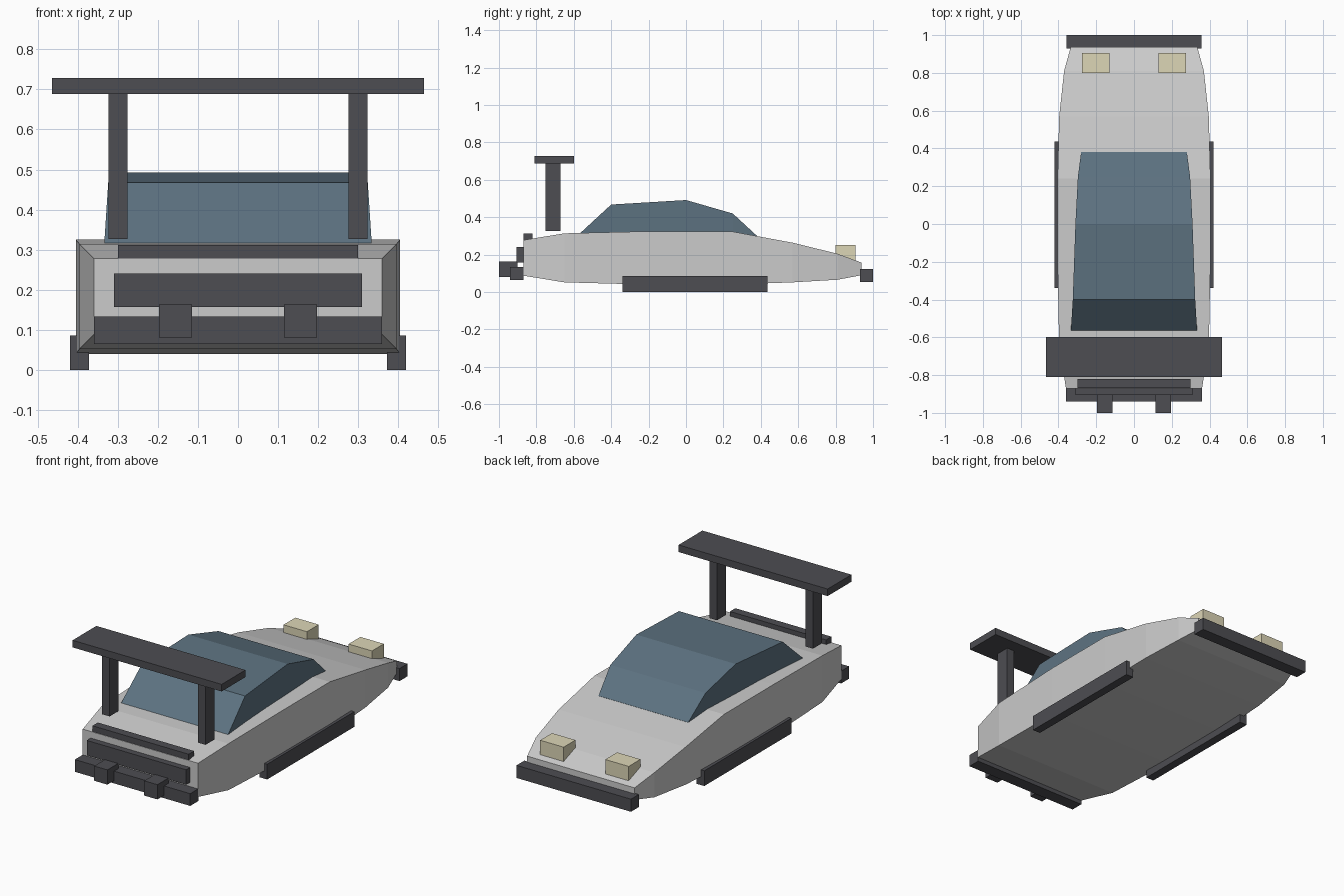
import bpy

if "Cube" in bpy.data.objects:
    bpy.data.objects.remove(bpy.data.objects["Cube"])


def material(name, rgb):
    m = bpy.data.materials.new(name)
    m.diffuse_color = (*rgb, 1)
    m.use_nodes = True
    m.node_tree.nodes["Principled BSDF"].inputs["Base Color"].default_value = m.diffuse_color
    return m


DARK = material("dark_trim", (0.075, 0.075, 0.085))
GLASS = material("tinted_glass", (0.11, 0.17, 0.22))
LAMP = material("lamp_cream", (0.72, 0.67, 0.47))


def loft(name, sections, mat=None):
    """Rectangular sections (y, half width, z low, z high) joined along y."""
    verts, faces = [], []
    for y, w, lo, hi in sections:
        verts += [(-w, y, lo), (w, y, lo), (w, y, hi), (-w, y, hi)]
    n = len(sections)
    for s in range(n - 1):
        a, b = 4 * s, 4 * s + 4
        for i in range(4):
            j = (i + 1) % 4
            faces.append((a + i, a + j, b + j, b + i))
    faces.append((3, 2, 1, 0)[::-1])
    e = 4 * (n - 1)
    faces.append((e + 3, e + 2, e + 1, e))
    me = bpy.data.meshes.new(name)
    me.from_pydata(verts, [], faces)
    me.validate()
    ob = bpy.data.objects.new(name, me)
    bpy.context.collection.objects.link(ob)
    if mat:
        me.materials.append(mat)
    # consistent outward normals
    import bmesh
    bm = bmesh.new()
    bm.from_mesh(me)
    bmesh.ops.recalc_face_normals(bm, faces=bm.faces)
    bm.to_mesh(me)
    bm.free()
    return ob


def box(name, x, y, z, mat=DARK, mirror=False):
    """Box from (min, max) ranges, optionally repeated across x = 0."""
    for tag, s in (("_right", 1), ("_left", -1)) if mirror else (("", 1),):
        bpy.ops.mesh.primitive_cube_add(
            size=1, location=(s * sum(x) / 2, sum(y) / 2, sum(z) / 2))
        ob = bpy.context.object
        ob.name = name + tag
        ob.scale = (x[1] - x[0], y[1] - y[0], z[1] - z[0])
        bpy.ops.object.transform_apply(location=False, rotation=False, scale=True)
        ob.data.materials.append(mat)


# Main body shell
loft("body", [
    (-0.87, 0.36, 0.088, 0.278),
    (-0.65, 0.396, 0.052, 0.314),
    (-0.20, 0.405, 0.04, 0.325),
    (0.24, 0.405, 0.04, 0.325),
    (0.57, 0.396, 0.052, 0.264),
    (0.81, 0.37, 0.066, 0.205),
    (0.937, 0.335, 0.09, 0.158),
])

# Glass cabin
loft("cabin", [
    (-0.567, 0.334, 0.30, 0.314),
    (-0.40, 0.324, 0.30, 0.468),
    (0.0, 0.31, 0.30, 0.492),
    (0.25, 0.297, 0.29, 0.42),
    (0.38, 0.28, 0.28, 0.30),
], GLASS)

# Wing and its struts
box("wing", (-0.465, 0.465), (-0.81, -0.598), (0.688, 0.728))
box("wing_strut", (0.276, 0.323), (-0.75, -0.67), (0.326, 0.69), mirror=True)

# Tail trim
box("tail_strip", (-0.30, 0.30), (-0.868, -0.82), (0.278, 0.312))
box("tail_panel", (-0.31, 0.31), (-0.905, -0.86), (0.157, 0.241))
box("tail_bumper", (-0.36, 0.36), (-0.94, -0.868), (0.064, 0.133))
box("exhaust", (0.115, 0.197), (-1.0, -0.90), (0.08, 0.163), mirror=True)

# Nose bumper, side skirts and lamps
box("nose_bumper", (-0.357, 0.357), (0.93, 1.0), (0.053, 0.124))
box("side_skirt", (0.372, 0.42), (-0.34, 0.437), (0.0, 0.086), mirror=True)
box("headlight", (0.13, 0.276), (0.80, 0.905), (0.165, 0.251), LAMP, mirror=True)
